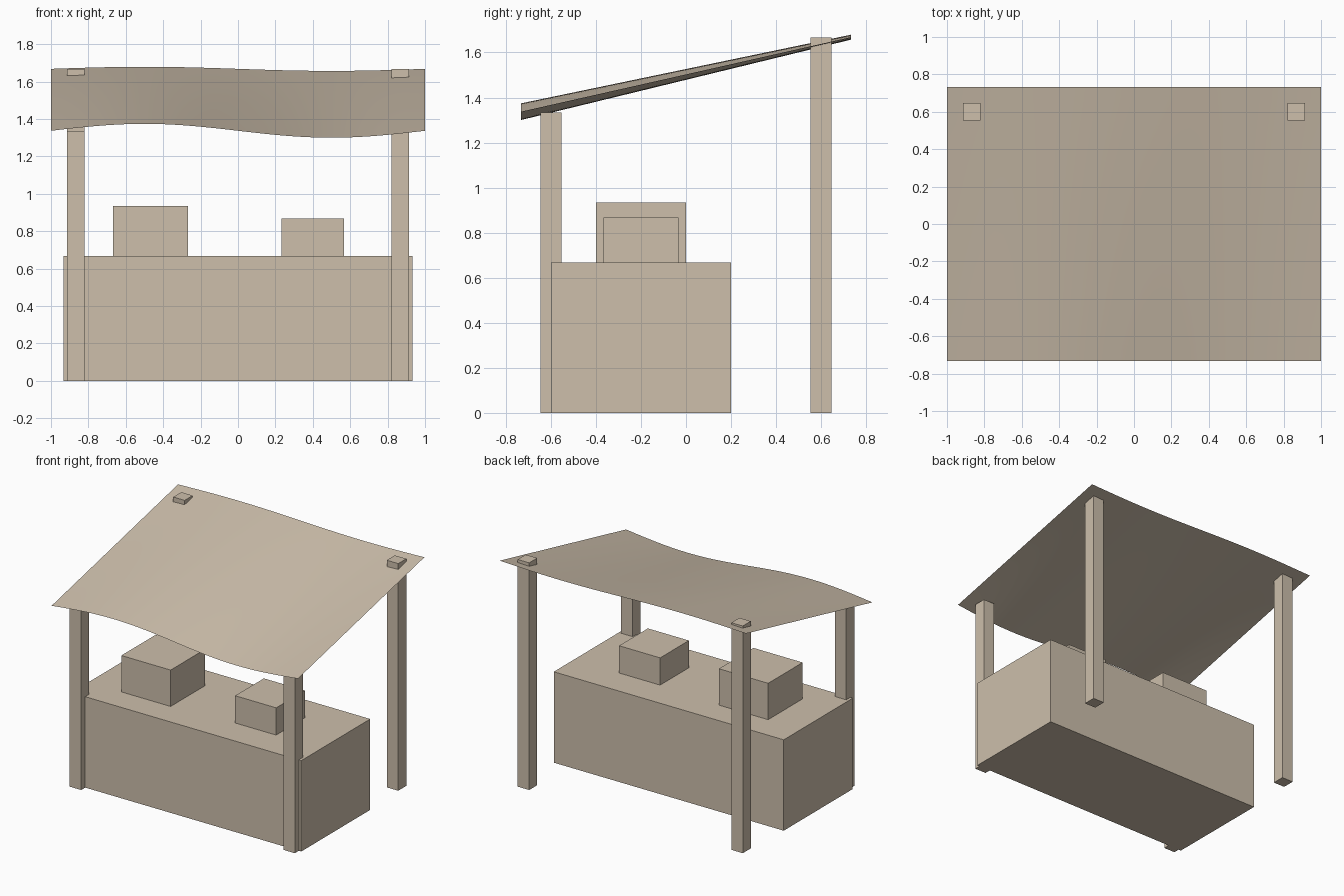
import bpy
import bmesh
import math

default = bpy.data.objects.get("Cube")
if default:
    bpy.data.objects.remove(default, do_unlink=True)

# One plain sandy colour for the whole stall
sand = bpy.data.materials.new("sand_beige")
sand.use_nodes = True
colour = (0.61, 0.52, 0.41, 1)
sand.diffuse_color = colour
sand.node_tree.nodes["Principled BSDF"].inputs["Base Color"].default_value = colour


def add_object(name, bm):
    mesh = bpy.data.meshes.new(name)
    bm.to_mesh(mesh)
    bm.free()
    mesh.materials.append(sand)
    obj = bpy.data.objects.new(name, mesh)
    bpy.context.collection.objects.link(obj)
    return obj


def box(name, x, y, bottom, size):
    """Box standing on height 'bottom', centred on x and y."""
    bm = bmesh.new()
    bmesh.ops.create_cube(bm, size=1)
    for v in bm.verts:
        v.co.x = v.co.x * size[0] + x
        v.co.y = v.co.y * size[1] + y
        v.co.z = (v.co.z + 0.5) * size[2] + bottom
    return add_object(name, bm)


# Counter and the goods on it
COUNTER_TOP = 0.667
box("counter", 0, -0.2, 0, (1.867, 0.8, COUNTER_TOP))
box("large_crate", -0.467, -0.2, COUNTER_TOP, (0.4, 0.4, 0.267))
box("small_crate", 0.4, -0.2, COUNTER_TOP, (0.333, 0.333, 0.2))

# Corner posts, the back pair poking through the canopy
for side, x in (("right", -0.867), ("left", 0.867)):
    box("front_post_" + side, x, -0.6, 0, (0.093, 0.093, 1.333))
    box("back_post_" + side, x, 0.6, 0, (0.093, 0.093, 1.667))

# Sloping cloth canopy whose wave fades towards the back
HALF_DEPTH = 0.733
bm = bmesh.new()
bmesh.ops.create_grid(bm, x_segments=40, y_segments=20, size=1)
for v in bm.verts:
    t = (v.co.y + 1) / 2
    wave = 0.037 + (0.011 - 0.037) * t
    v.co.z = 1.337 + 0.331 * t - wave * math.sin(math.pi * v.co.x)
    v.co.y *= HALF_DEPTH
for f in bm.faces:
    f.smooth = True
add_object("canopy", bm)
